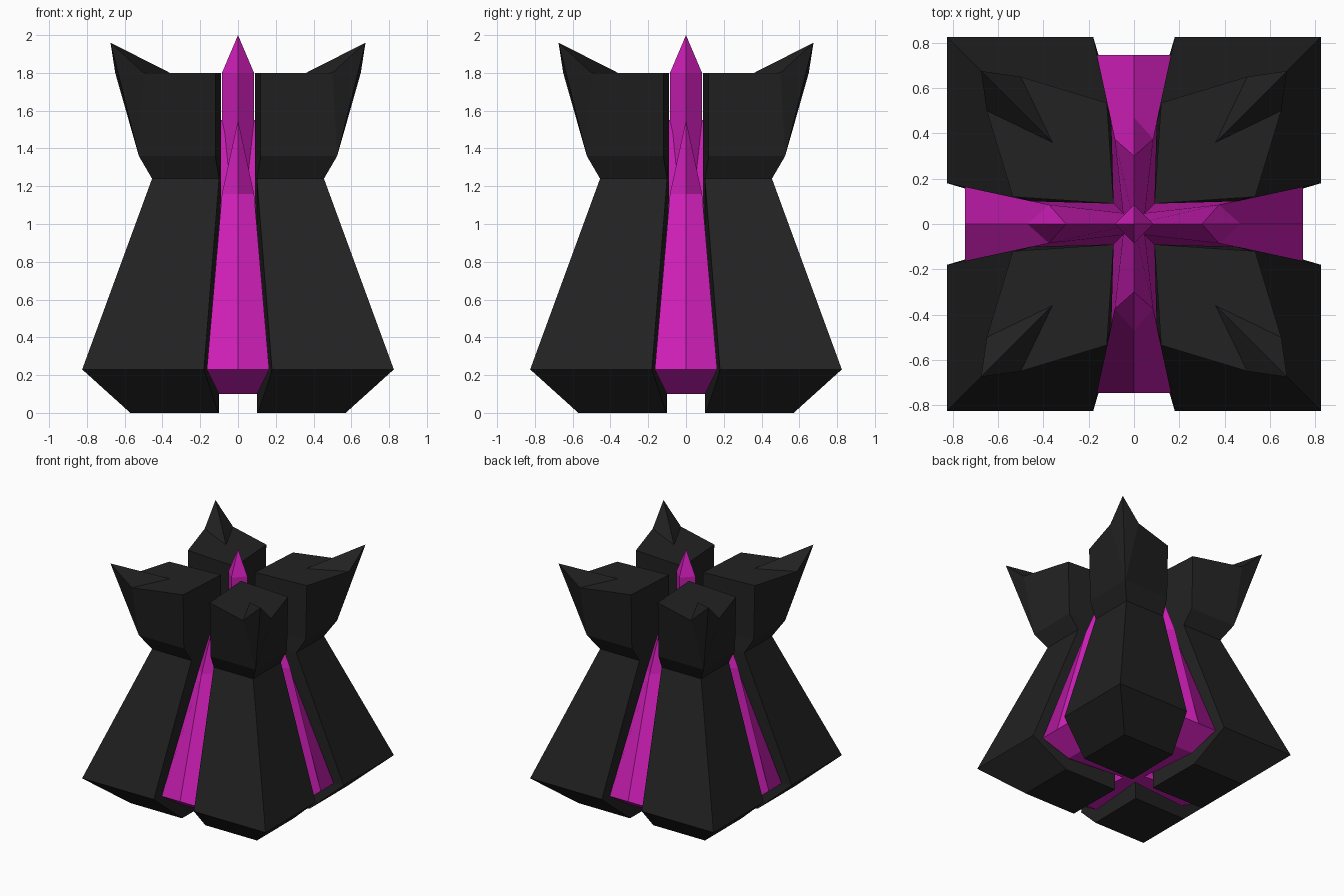
import bpy, bmesh
from math import pi
from mathutils import Matrix

if "Cube" in bpy.data.objects:
    bpy.data.objects.remove(bpy.data.objects["Cube"])


def material(name, color):
    m = bpy.data.materials.new(name)
    m.diffuse_color = color
    m.use_nodes = True
    m.node_tree.nodes["Principled BSDF"].inputs["Base Color"].default_value = m.diffuse_color
    return m


black = material("black", (0.016, 0.016, 0.016, 1))
magenta = material("magenta", (0.62, 0.013, 0.48, 1))


def loft(bm, rings):
    """Join rings of points with quads; returns the vertex rings."""
    vr = [[bm.verts.new(p) for p in r] for r in rings]
    n = len(vr[0])
    for a, b in zip(vr, vr[1:]):
        for i in range(n):
            j = (i + 1) % n
            bm.faces.new((a[i], a[j], b[j], b[i]))
    bm.faces.new(vr[0][::-1])
    return vr


def finish(bm, name, mat, turn=0):
    bmesh.ops.recalc_face_normals(bm, faces=bm.faces)
    bm.transform(Matrix.Rotation(turn * pi / 2, 4, 'Z'))
    me = bpy.data.meshes.new(name)
    bm.to_mesh(me)
    bm.free()
    me.materials.append(mat)
    ob = bpy.data.objects.new(name, me)
    bpy.context.collection.objects.link(ob)


# Corner towers: z, inner corner, side corner, outer corner
levels = [(0, .1, .105, .57), (.23, .1, .18, .825),
          (1.24, .09, .1, .455), (1.36, .09, .12, .525)]
for k in range(4):
    bm = bmesh.new()
    vr = loft(bm, [[(i, i, z), (o, s, z), (o, o, z), (s, o, z)]
                   for z, i, s, o in levels])
    a, b, c, d = vr[-1]
    # Flared head with a raised horn on its outer corner
    inner, right, r_horn, tip, l_horn, left, notch = [bm.verts.new(p) for p in (
        (.09, .09, 1.8), (.535, .12, 1.8), (.65, .5, 1.8), (.675, .675, 1.96),
        (.5, .65, 1.8), (.12, .535, 1.8), (.36, .36, 1.8))]
    for f in ((a, b, right, inner), (d, a, inner, left),
              (b, c, r_horn, right), (c, d, left, l_horn),
              (c, tip, r_horn), (c, l_horn, tip),
              (inner, right, r_horn, notch), (inner, notch, l_horn, left),
              (notch, r_horn, tip), (notch, tip, l_horn)):
        bm.faces.new(f)
    finish(bm, f"corner_tower_{k + 1}", black, k)

# Glowing fins in the four gaps: z, half width, side depth, middle depth
fin = [(.1, .1, .55, .55), (.23, .165, .745, .745), (1.16, .085, .375, .47)]
for k in range(4):
    bm = bmesh.new()
    vr = loft(bm, [[(-w, -d, z), (0, -m, z), (w, -d, z), (w * .5, 0, z), (-w * .5, 0, z)]
                   for z, w, d, m in fin])
    l, f, r, br, bl = vr[-1]
    peak, back = bm.verts.new((0, -.3, 1.55)), bm.verts.new((0, 0, 1.55))
    for face in ((l, f, peak), (f, r, peak), (r, br, back, peak),
                 (bl, l, peak, back), (br, bl, back)):
        bm.faces.new(face)
    finish(bm, f"fin_{k + 1}", magenta, k)

# Diamond-section centre column with a pointed top
bm = bmesh.new()
r = .085
ring = [(r, 0), (0, r), (-r, 0), (0, -r)]
top = loft(bm, [[(x, y, z) for x, y in ring] for z in (.1, 1.8)])[-1]
apex = bm.verts.new((0, 0, 2))
for i in range(4):
    bm.faces.new((top[i], top[(i + 1) % 4], apex))
finish(bm, "centre_column", magenta)
